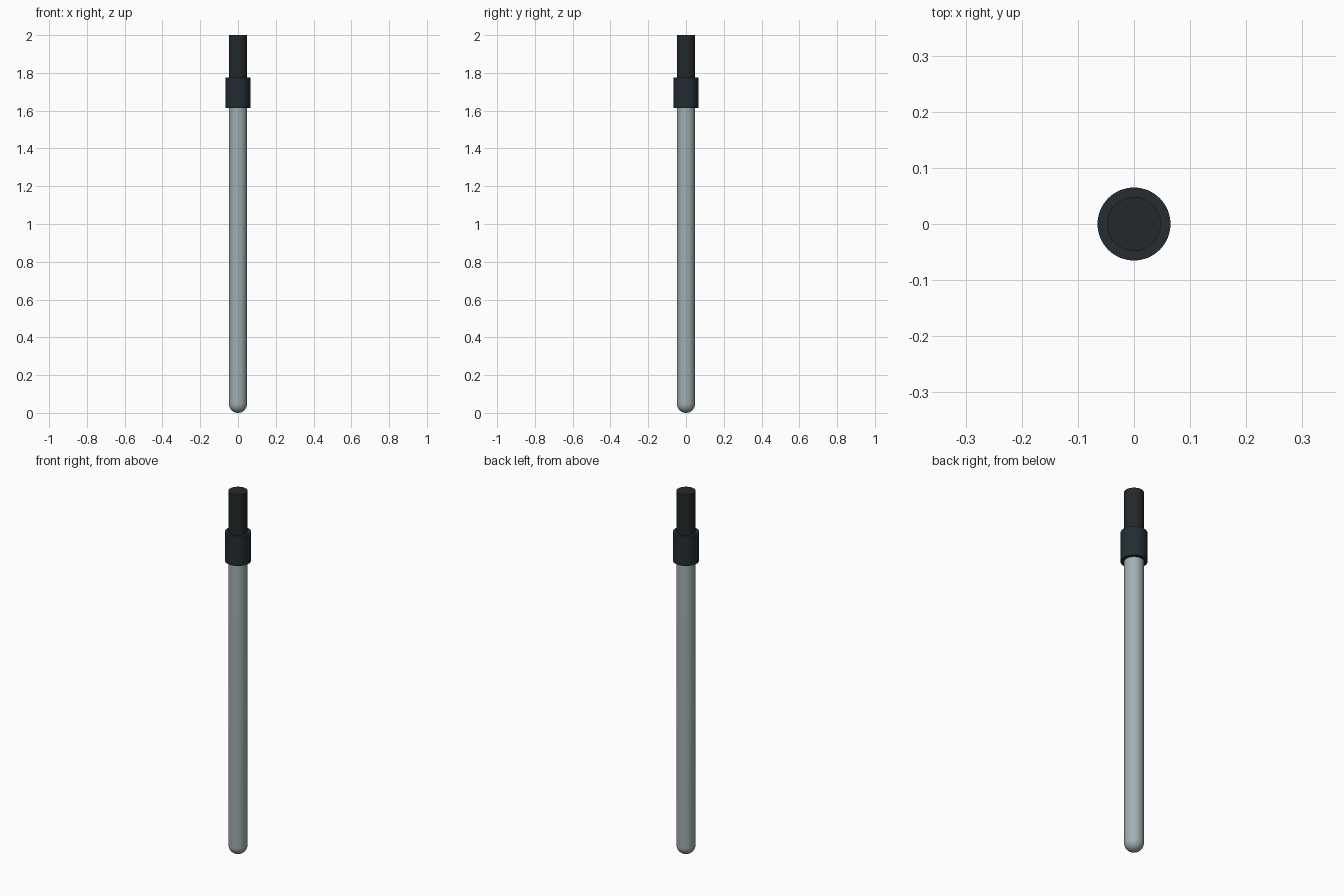
import bpy, bmesh, math

if "Cube" in bpy.data.objects:
    bpy.data.objects.remove(bpy.data.objects["Cube"])

SEGMENTS = 64
R_TUBE, R_CABLE, R_COLLAR = 0.048, 0.048, 0.065


def material(name, rgb):
    mat = bpy.data.materials.new(name)
    mat.diffuse_color = (*rgb, 1.0)
    mat.use_nodes = True
    mat.node_tree.nodes["Principled BSDF"].inputs["Base Color"].default_value = mat.diffuse_color
    return mat


def lathe(name, profile, mat):
    """Spin an (r, z) profile, listed bottom to top, around the z axis."""
    bm = bmesh.new()
    verts = [bm.verts.new((r, 0, z)) for r, z in profile]
    edges = [bm.edges.new(pair) for pair in zip(verts, verts[1:])]
    bmesh.ops.spin(bm, geom=verts + edges, cent=(0, 0, 0), axis=(0, 0, 1),
                   angle=math.tau, steps=SEGMENTS, use_duplicate=False)
    bmesh.ops.remove_doubles(bm, verts=bm.verts, dist=1e-5)
    bmesh.ops.recalc_face_normals(bm, faces=bm.faces)
    mesh = bpy.data.meshes.new(name)
    bm.to_mesh(mesh)
    bm.free()
    mesh.materials.append(mat)
    obj = bpy.data.objects.new(name, mesh)
    bpy.context.collection.objects.link(obj)
    bpy.ops.object.select_all(action='DESELECT')
    obj.select_set(True)
    bpy.context.view_layer.objects.active = obj
    bpy.ops.object.shade_smooth_by_angle(angle=math.radians(35))
    return obj


steel = material("steel", (0.36, 0.43, 0.45))
rubber = material("rubber", (0.018, 0.026, 0.034))
cable = material("cable", (0.016, 0.022, 0.024))

# Steel tube with a hemispherical tip
tip = [(R_TUBE * math.sin(a), R_TUBE * (1 - math.cos(a)))
       for a in (math.pi / 2 * i / 14 for i in range(15))]
lathe("probe_tube", tip + [(R_TUBE, 1.63), (0, 1.63)], steel)

# Collar joining tube and cable
lathe("collar", [(0, 1.615), (R_COLLAR, 1.615), (R_COLLAR, 1.775), (0, 1.775)], rubber)

# Cable stub at the top
lathe("cable_stub", [(0, 1.76), (R_CABLE, 1.76), (R_CABLE, 2.0), (0, 2.0)], cable)
